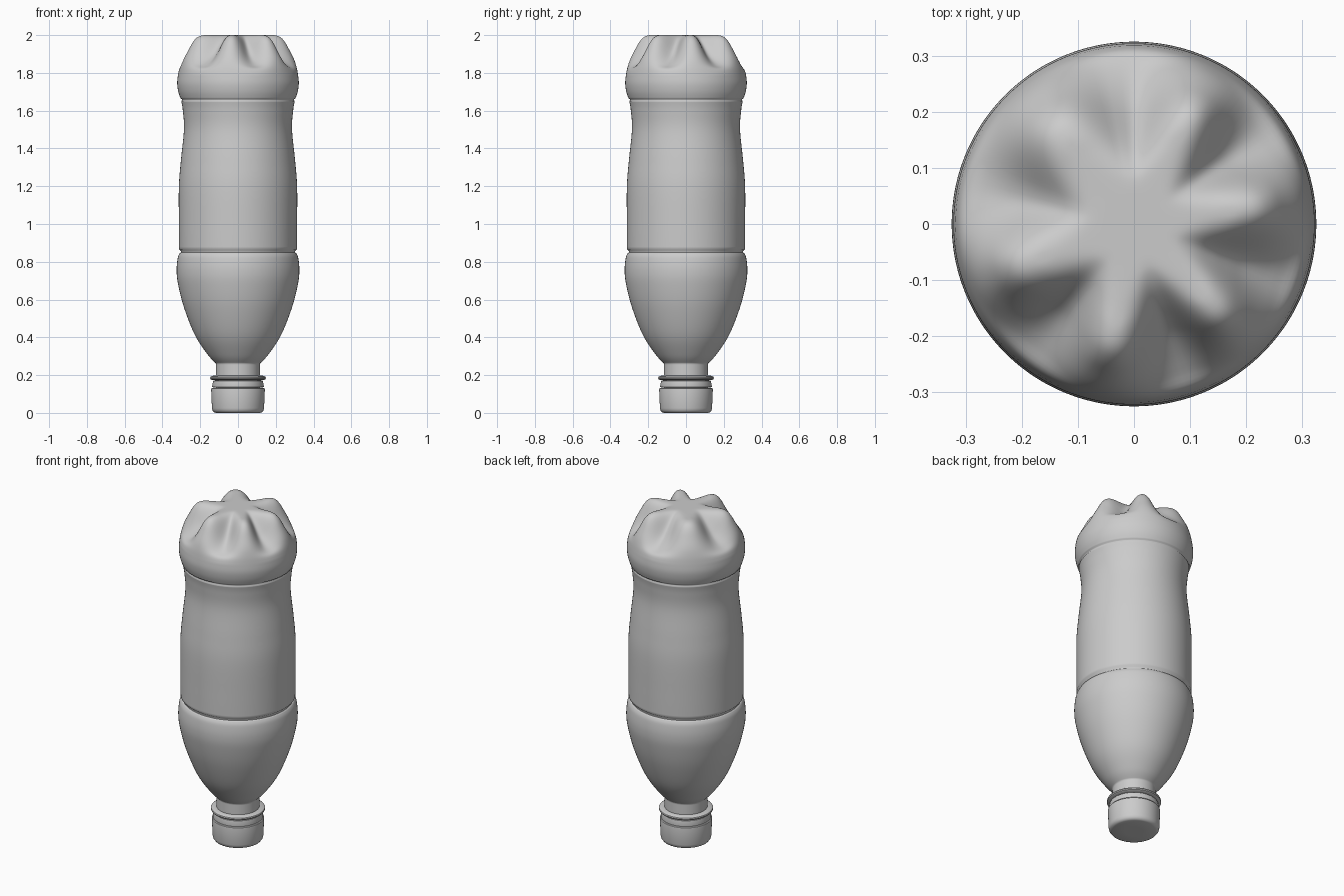
import bpy, bmesh, math

old = bpy.data.objects.get("Cube")
if old:
    bpy.data.objects.remove(old, do_unlink=True)

SEG = 144

plastic = bpy.data.materials.new("grey plastic")
plastic.use_nodes = True
COLOUR = (0.6, 0.6, 0.6, 1)
plastic.diffuse_color = COLOUR
plastic.node_tree.nodes["Principled BSDF"].inputs["Base Color"].default_value = COLOUR


def smooth_path(pts, steps):
    """Catmull-Rom curve through the profile points."""
    out = []
    for i in range(len(pts) - 1):
        p0, p1 = pts[max(i - 1, 0)], pts[i]
        p2, p3 = pts[i + 1], pts[min(i + 2, len(pts) - 1)]
        for k in range(steps):
            t = k / steps
            out.append(tuple(
                0.5 * (2 * b + (c - a) * t + (2 * a - 5 * b + 4 * c - d) * t ** 2
                       + (3 * b - a - 3 * c + d) * t ** 3)
                for a, b, c, d in zip(p0, p1, p2, p3)))
    return out + [tuple(pts[-1])]


def revolve(name, rows, point, angle=35):
    """Skin rings from bottom to top; point(row, theta) gives radius and height."""
    bm = bmesh.new()
    rings = []
    for row in rows:
        ring = []
        for s in range(SEG):
            th = 2 * math.pi * s / SEG
            r, z = point(row, th)
            ring.append(bm.verts.new((r * math.cos(th), r * math.sin(th), z)))
        rings.append(ring)
    for a, b in zip(rings, rings[1:]):
        for s in range(SEG):
            n = (s + 1) % SEG
            bm.faces.new((a[s], a[n], b[n], b[s]))
    bm.faces.new(rings[0][::-1])
    bm.faces.new(rings[-1])
    me = bpy.data.meshes.new(name)
    bm.to_mesh(me)
    bm.free()
    me.materials.append(plastic)
    ob = bpy.data.objects.new(name, me)
    bpy.context.collection.objects.link(ob)
    bpy.ops.object.select_all(action='DESELECT')
    ob.select_set(True)
    bpy.context.view_layer.objects.active = ob
    bpy.ops.object.shade_smooth_by_angle(angle=math.radians(angle))
    return ob


def plain(row, th):
    return row[0], row[1]


# Grooves between the feet of the base, in degrees
GROOVES = sorted([-128, -72, -20, 35, 90, 168])


def groove_weight(th):
    """1 in the middle of a groove, 0 on the crest of a foot."""
    deg = math.degrees(th)
    near = sorted((abs((deg - g + 180) % 360 - 180), g) for g in GROOVES)
    d1, d2 = near[0][0], near[1][0]
    phase = d1 / (d1 + d2) * 2
    return (0.5 + 0.5 * math.cos(math.pi * phase)) ** 1.1


# Body: neck, shoulder, groove, waisted label area, groove, base
neck = [(0.117, 0.12), (0.117, 0.255)]
shoulder = smooth_path([(0.117, 0.262), (0.16, 0.308), (0.227, 0.41), (0.285, 0.555),
                        (0.317, 0.68), (0.325, 0.755), (0.319, 0.82), (0.309, 0.845)], 6)
groove = [(0.302, 0.849), (0.302, 0.857)]
waist = smooth_path([(0.312, 0.866), (0.313, 1.0), (0.313, 1.2), (0.302, 1.34),
                     (0.286, 1.5), (0.292, 1.6), (0.300, 1.65)], 6)
step = [(0.296, 1.655), (0.297, 1.660)]
lower = smooth_path([(0.304, 1.664), (0.316, 1.70), (0.322, 1.745), (0.318, 1.79)], 4)
body = [(r, z, r, z) for r, z in neck + shoulder + groove + waist + step + lower]

# Base rows: foot radius and height, then groove radius and height
base = smooth_path([(0.318, 1.79, 0.318, 1.79), (0.311, 1.83, 0.307, 1.82),
                    (0.297, 1.875, 0.278, 1.838), (0.272, 1.925, 0.245, 1.86),
                    (0.248, 1.967, 0.21, 1.888), (0.223, 1.991, 0.18, 1.92),
                    (0.19, 2.0, 0.15, 1.953), (0.15, 2.0, 0.12, 1.981),
                    (0.11, 2.0, 0.092, 1.996), (0.07, 2.0, 0.065, 2.0),
                    (0.02, 2.0, 0.02, 2.0)], 4)


def footed(row, th):
    w = groove_weight(th)
    return (row[0] + (row[2] - row[0]) * w,
            min(2.0, row[1] + (row[3] - row[1]) * w))


revolve("bottle_body", body + base[1:], footed, 50)

# Rounded collar below the neck
revolve("neck_collar", [(0.11, 0.172), (0.138, 0.174), (0.146, 0.179), (0.148, 0.185),
                        (0.146, 0.191), (0.138, 0.196), (0.11, 0.199)], plain)

# Tamper band and screw cap
revolve("tamper_band", [(0.11, 0.134), (0.136, 0.136), (0.137, 0.142), (0.132, 0.168),
                        (0.128, 0.171), (0.11, 0.171)], plain)
revolve("screw_cap", [(0.05, 0.0), (0.118, 0.0), (0.128, 0.004), (0.135, 0.013), (0.138, 0.025),
                      (0.142, 0.124), (0.141, 0.130), (0.137, 0.133), (0.11, 0.133)], plain)
